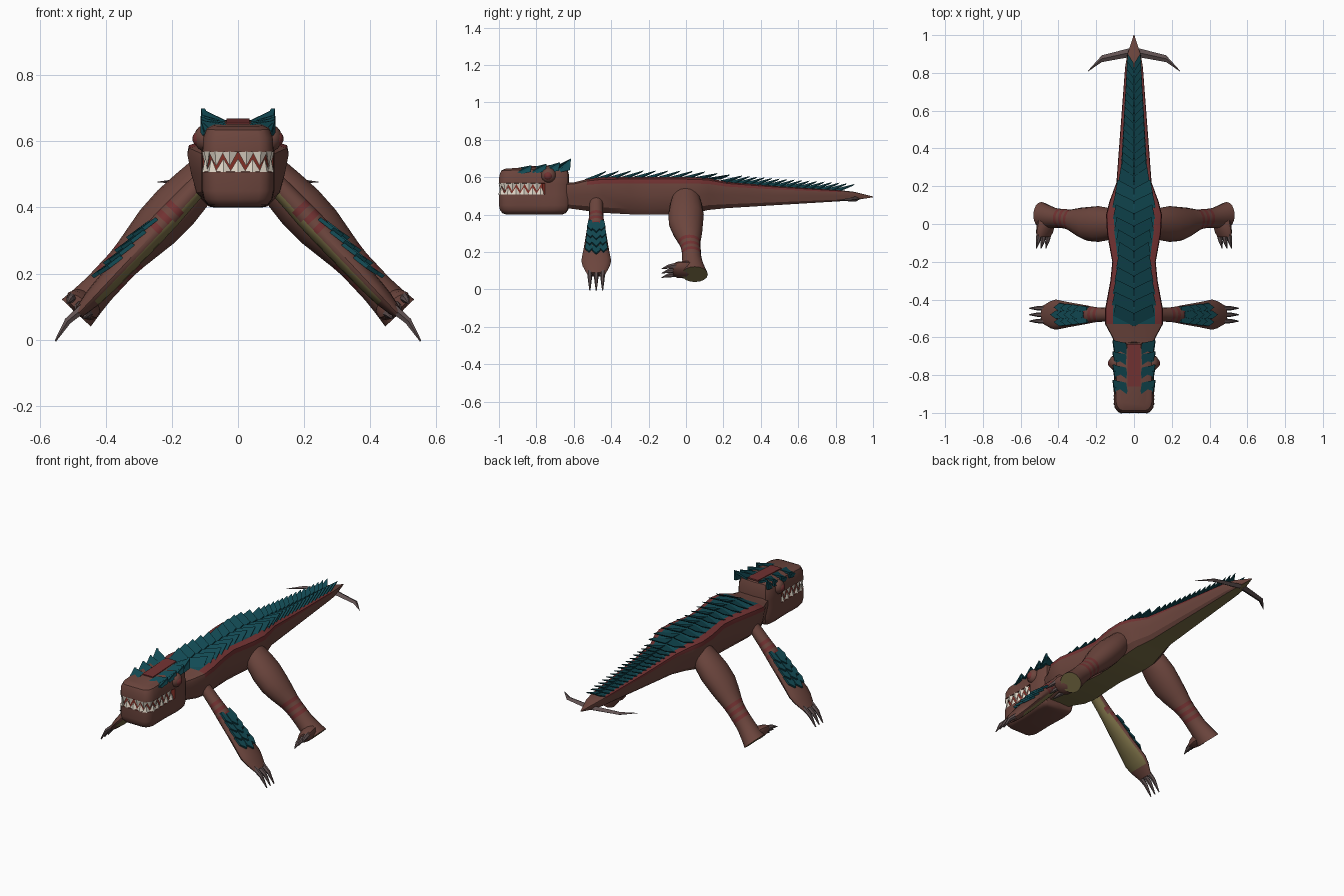
import bpy, bmesh, math
from mathutils import Vector as V

if "Cube" in bpy.data.objects:
    bpy.data.objects.remove(bpy.data.objects["Cube"])

COLORS = {"brown": (.15, .06, .047), "teal": (.006, .07, .09), "red": (.17, .032, .032),
          "olive": (.19, .155, .06), "tooth": (.75, .68, .58), "claw": (.12, .085, .085),
          "mouth": (.22, .03, .02), "dark": (.04, .02, .018)}
NAMES = list(COLORS)
MATS = []
for n, c in COLORS.items():
    m = bpy.data.materials.new(n)
    m.diffuse_color = (*c, 1)
    m.use_nodes = True
    m.node_tree.nodes["Principled BSDF"].inputs["Base Color"].default_value = m.diffuse_color
    MATS.append(m)


def finish(name, bm, color, mirror=False, smooth=None):
    """color: a name, or a rule (face) -> name"""
    bmesh.ops.recalc_face_normals(bm, faces=bm.faces)
    bm.normal_update()
    for f in bm.faces:
        f.material_index = NAMES.index(color if isinstance(color, str) else color(f))
    me = bpy.data.meshes.new(name)
    bm.to_mesh(me)
    bm.free()
    for m in MATS:
        me.materials.append(m)
    ob = bpy.data.objects.new(name, me)
    bpy.context.collection.objects.link(ob)
    if smooth:
        bpy.ops.object.select_all(action='DESELECT')
        ob.select_set(True)
        bpy.context.view_layer.objects.active = ob
        bpy.ops.object.shade_smooth_by_angle(angle=math.radians(smooth))
    if mirror:
        ob.modifiers.new("mirror", 'MIRROR').use_clip = False
    return ob


def loft(bm, rings):
    vs = [[bm.verts.new(p) for p in r] for r in rings]
    n = len(vs[0])
    for a, b in zip(vs, vs[1:]):
        for i in range(n):
            bm.faces.new((a[i], a[(i + 1) % n], b[(i + 1) % n], b[i]))
    bm.faces.new(vs[0])
    bm.faces.new(vs[-1])


def ring(c, u, v, n=16):
    return [V(c) + V(u) * math.cos(2 * math.pi * i / n) + V(v) * math.sin(2 * math.pi * i / n) for i in range(n)]


def plate(bm, pts, drop):
    loft(bm, [[V(p) for p in pts], [V(p) - V(drop) for p in pts]])


def lerp_table(tab, y):
    for a, b in zip(tab, tab[1:]):
        if y <= b[0]:
            t = (y - a[0]) / (b[0] - a[0])
            return [p + (q - p) * t for p, q in zip(a, b)]
    return tab[-1]


# Body and tail: y, half width, top, bottom
BODY = [(-.64, .10, .57, .435), (-.60, .115, .572, .43), (-.53, .153, .59, .42), (-.45, .153, .60, .41),
        (-.3, .125, .602, .402), (-.2, .115, .602, .40), (-.05, .143, .602, .403), (.05, .148, .60, .41),
        (.12, .13, .595, .425), (.22, .093, .575, .435), (.5, .072, .552, .452), (.83, .047, .53, .472),
        (.9, .035, .522, .477), (1, .002, .497, .493)]
rings = []
for y, w, t, b in BODY:
    h = t - b
    half = [(w * .72, t), (w * .97, t - h * .06), (w, t - h * .18), (w * .93, t - h * .5), (w * .82, t - h * .85), (w * .62, b)]
    rings.append([(x, y, z) for x, z in half] + [(-x, y, z) for x, z in half[::-1]])


def body_color(f):
    c = f.calc_center_median()
    y, w, t, b = lerp_table(BODY, c.y)
    if c.y < -.56 or c.y > .85 or abs(f.normal.y) > .9:
        return "olive" if f.normal.z < -.9 else "brown"
    r = (t - c.z) / (t - b)
    return "teal" if r < .015 and abs(c.x) < .01 else "red" if r < .15 else "olive" if r > .97 else "brown"


bm = bmesh.new()
loft(bm, rings)
finish("body", bm, body_color, smooth=30)

# Overlapping back scales, wide on the trunk and narrow on the tail
bm = bmesh.new()
y = -.54
while y < .80:
    _, w, t, b = lerp_table(BODY, y)
    z1 = lerp_table(BODY, y + .1)[2]
    w *= .78
    rise = .034 if y < .1 else .04
    plate(bm, [(0, y, t + .002), (w, y + .035, t - .004), (w * .85, y + .115, z1 + rise), (.004, y + .07, z1 + rise * .5)], (0, .006, .008))
    y += .066 if y < .15 else .04
finish("back_scales", bm, "teal", True)

# Tail blades
bm = bmesh.new()
loft(bm, [ring(c, (0, a, 0), (0, 0, h), 4) for c, a, h in
          (((.01, .91, .485), .024, .014), ((.17, .875, .48), .018, .009), ((.243, .81, .477), .002, .001))])
finish("tail_blade", bm, "claw", True)

# Head: stacked rounded outlines with an inset mouth slot
half = [(.0, -1), (.065, -1), (.085, -.993), (.1, -.975), (.107, -.95), (.107, -.9), (.105, -.83), (.107, -.765), (.108, -.755),
        (.11, -.7), (.105, -.65), (.09, -.63), (0, -.625)]
outline = half + [(-x, y) for x, y in half[-2:0:-1]]
LEVELS = [(.402, .035), (.408, .018), (.425, .005), (.45, 0), (.508, 0), (.509, .014), (.567, .014), (.568, 0), (.61, .002), (.635, .012), (.646, .035)]
rings = []
for z, inset in LEVELS:
    r = []
    for x, y in outline:
        k = 0 if .5 < z < .57 and y > -.76 else inset
        zz = z + max(0, z - .58) / .066 * .018 * (y + 1) / .37
        r.append((x * (1 - k / .108), -.81 + (y + .81) * (1 - k / .19), zz))
    rings.append(r)


def head_color(f):
    c = f.calc_center_median()
    return "mouth" if .507 < c.z < .57 and c.y < -.76 else "brown"


bm = bmesh.new()
loft(bm, rings)
finish("head", bm, head_color, smooth=35)

# Teeth: staggered pyramids walked along the mouth edge
edge = [V((x, y, 0)) for x, y in half[:8]]


def walk(s):
    for a, b in zip(edge, edge[1:]):
        d = (b - a).length
        if s <= d:
            return a + (b - a) * (s / d), (b - a).normalized()
        s -= d
    return edge[-1], (edge[-1] - edge[-2]).normalized()


bm = bmesh.new()
for z, h, start in ((.57, -.042, .025), (.507, .038, .0)):
    for i in range(7 if start else 8):
        p, t = walk(start + i * .044)
        nrm = V((t.y, -t.x, 0))
        if nrm.dot(p - V((0, -.8, 0))) < 0:
            nrm = -nrm
        base = p - nrm * .008 + V((0, 0, z))
        loft(bm, [ring(base, t * .025, nrm * .01, 4), ring(base + V((0, 0, h)), t * .002, nrm * .002, 4)])
finish("teeth", bm, "tooth", True)

# Eyes, eye rims and nostrils
for name, c, s, col in (("eye_socket", (.1, -.735, .61), (.033, .04, .04), "brown"),
                        ("eye", (.112, -.737, .608), (.026, .027, .026), "red"),
                        ("nostril", (.052, -.994, .588), (.014, .005, .007), "dark")):
    bm = bmesh.new()
    bmesh.ops.create_uvsphere(bm, u_segments=16, v_segments=10, radius=1)
    for v in bm.verts:
        v.co = V(c) + V([a * b for a, b in zip(v.co, s)])
    finish(name, bm, col, True, 60)

# Crown stripe, brow scales and ear spikes
bm = bmesh.new()
plate(bm, [(.035, -.86, .658), (.035, -.635, .669), (-.035, -.635, .669), (-.035, -.86, .658)], (0, 0, .008))
finish("crown_stripe", bm, "red")
bm = bmesh.new()
for y, z, rise in ((-.91, .648, .016), (-.83, .652, .02), (-.76, .655, .025), (-.70, .658, .042)):
    plate(bm, [(.03, y, z), (.1, y + .01, z - .02), (.112, y + .085, z + rise), (.042, y + .07, z + .008)], (0, 0, .012))
    plate(bm, [(.088, y + .02, z - .008), (.108, y + .03, z - .03), (.114, y + .08, z - .02), (.112, y + .085, z + rise)], (.012, 0, 0))
finish("head_scales", bm, "teal", True)

# Limbs slope down and outward; N is the outer upper side
D, N = V((.684, 0, -.73)), V((.73, 0, .684))


def limb(name, start, sections, rule, n=16):
    bm = bmesh.new()
    o = V(start)
    loft(bm, [ring(o + D * t + V((0, yc, 0)), (0, ry, 0), N * rn, n) for t, yc, ry, rn in sections])
    finish(name, bm, lambda f: rule((f.calc_center_median() - o).dot(D), f.normal), True, 35)


def bands(t, lo, hi):
    return lo < t < hi and int((t - lo) / .02) % 2 == 0


ARM = [(-.05, 0, .035, .03), (.06, 0, .038, .034), (.08, 0, .039, .035), (.10, 0, .041, .036), (.12, 0, .043, .036),
       (.14, 0, .046, .036), (.16, 0, .049, .036), (.30, 0, .066, .034), (.40, 0, .08, .03), (.44, 0, .072, .027), (.50, 0, .048, .016)]
A0 = V((.14, -.48, .445))
limb("front_leg", A0, ARM, lambda t, n: "olive" if n.dot(N) < -.6 and t < .44 else "red" if bands(t, .06, .16) else "brown")
LEG = [(-.04, 0, .07, .06), (.03, 0, .086, .068), (.1, 0, .095, .074), (.18, 0, .09, .072), (.24, .008, .078, .063), (.30, .018, .06, .054),
       (.32, .022, .056, .052), (.34, .025, .053, .05), (.36, .027, .052, .05), (.38, .029, .051, .05), (.40, .03, .051, .05),
       (.44, .033, .053, .05), (.49, .04, .06, .054), (.54, .047, .07, .06)]
L0 = V((.12, 0, .475))
limb("rear_leg", L0, LEG, lambda t, n: "olive" if n.dot(D) > .9 else "red" if bands(t, .30, .40) else "brown")

# Forearm scales
bm = bmesh.new()
for off in (-.04, 0, .04):
    for i in range(4):
        t = .13 + i * .052 + (0 if off else .02)
        r = lerp_table(ARM, t)
        spread = off * (r[2] / .066)
        lift = r[3] * math.sqrt(max(0, 1 - (spread / r[2]) ** 2))
        p = A0 + D * t + V((0, spread, 0)) + N * (lift + .001)
        plate(bm, [p + V((0, -.015, 0)), p + D * .05 + V((0, -.022, 0)) + N * .008, p + D * .085 + N * .016,
                   p + D * .05 + V((0, .022, 0)) + N * .008, p + V((0, .015, 0))], N * .012)
finish("forearm_scales", bm, "teal", True)

# Toe pad of the rear foot
bm = bmesh.new()
foot = L0 + D * .5
loft(bm, [ring(foot + V(c), D * a, N * b, 12) for c, a, b in
          (((0, .06, 0), .03, .045), ((.004, 0, -.004), .038, .056), ((.012, -.045, -.005), .03, .055), ((.016, -.07, -.005), .018, .045))])
finish("rear_foot", bm, "brown", True, 40)

# Claws
bm = bmesh.new()
for k in (-1, 0, 1):
    base = A0 + D * .47 + V((0, k * .034, 0))
    loft(bm, [ring(base, (0, .015, 0), N * .016, 6), ring(base + D * .07 + N * .008, (0, .011, 0), N * .012, 6),
              ring(base + D * .14 - N * .006, (0, .003, 0), N * .003, 6)])
    base = foot + V((.014, -.05, -.005)) + N * (k * .034)
    loft(bm, [ring(base, D * .017, N * .016, 6), ring(base + V((.008, -.045, -.006)), D * .012, N * .011, 6),
              ring(base + V((.016, -.08, -.018)), D * .002, N * .002, 6)])
finish("claws", bm, "claw", True)
